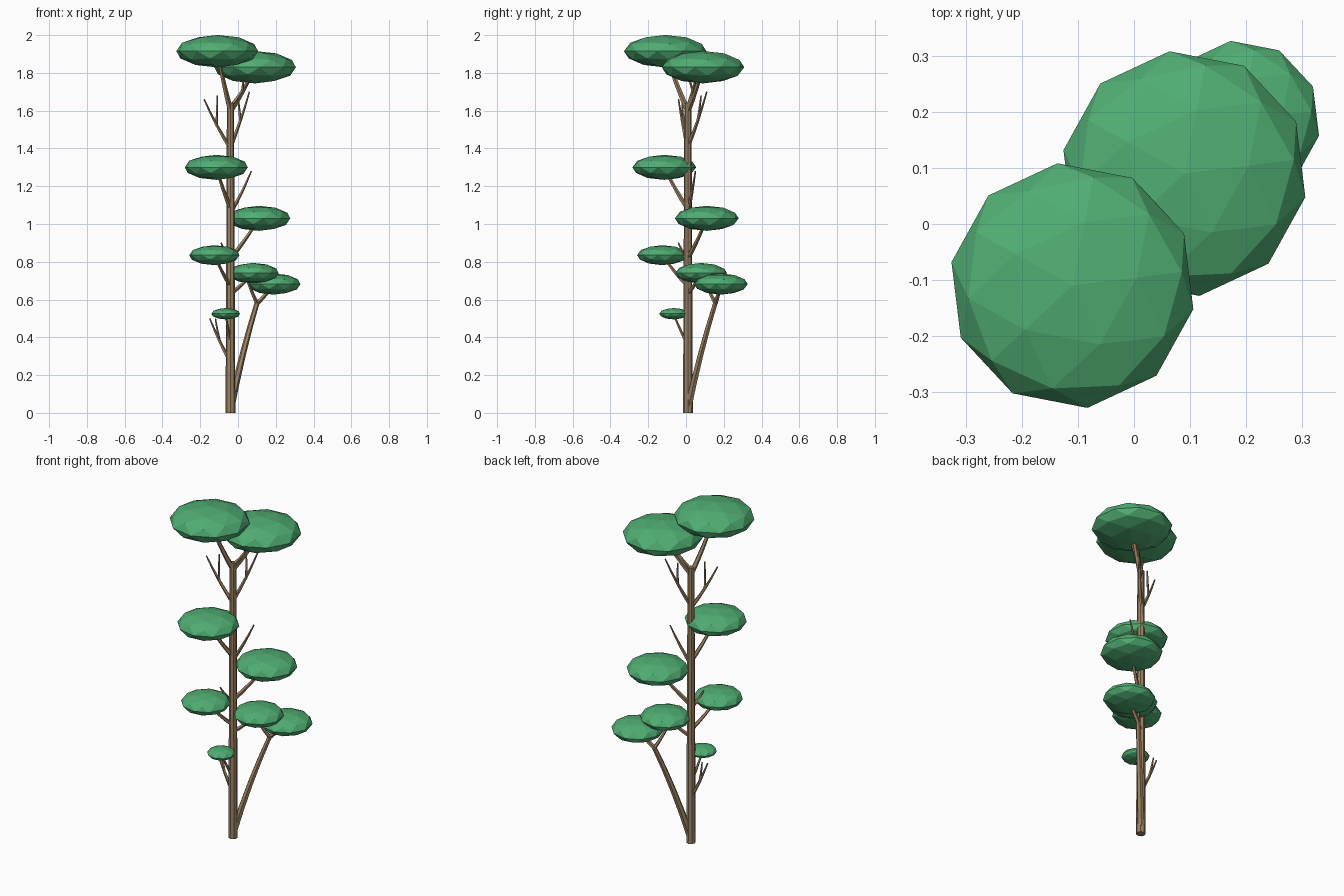
import bpy
import bmesh
import math
from mathutils import Vector, Matrix

default_cube = bpy.data.objects.get("Cube")
if default_cube:
    bpy.data.objects.remove(default_cube, do_unlink=True)


def make_material(name, colour):
    material = bpy.data.materials.new(name)
    material.use_nodes = True
    material.diffuse_color = (*colour, 1)
    for node in material.node_tree.nodes:
        if node.type == "BSDF_PRINCIPLED":
            node.inputs["Base Color"].default_value = (*colour, 1)
    return material


bark = make_material("bark_brown", (0.34, 0.23, 0.13))
leaf = make_material("leaf_green", (0.08, 0.42, 0.17))


def add_object(name, bm, material):
    """Turn a bmesh into a flat shaded scene object."""
    bmesh.ops.recalc_face_normals(bm, faces=bm.faces)
    mesh = bpy.data.meshes.new(name)
    bm.to_mesh(mesh)
    bm.free()
    mesh.materials.append(material)
    obj = bpy.data.objects.new(name, mesh)
    bpy.context.collection.objects.link(obj)


def bent_path(start, tip, bow, steps=4):
    """Curve between two points; a larger bow leans outward sooner, then rises."""
    reach = tip - start
    elbow = start + reach * bow
    elbow.z = start.z + reach.z * (1 - bow)
    points = []
    for i in range(steps + 1):
        t = i / steps
        points.append(start.lerp(elbow, t).lerp(elbow.lerp(tip, t), t))
    return points


def limb(name, start, tip, start_radius, end_radius, bow=0.55, sides=5):
    """Tapered, closed tube along a bent path; returns the middle of the path."""
    points = bent_path(start, tip, bow)
    last = len(points) - 1
    bm = bmesh.new()
    rings = []
    for i, point in enumerate(points):
        tangent = points[min(i + 1, last)] - points[max(i - 1, 0)]
        turn = Vector((0, 0, 1)).rotation_difference(tangent)
        radius = start_radius + (end_radius - start_radius) * i / last
        ring = []
        for k in range(sides):
            angle = math.tau * k / sides
            offset = Vector((math.cos(angle), math.sin(angle), 0)) * radius
            ring.append(bm.verts.new(point + turn @ offset))
        rings.append(ring)
    for low, high in zip(rings, rings[1:]):
        for k in range(sides):
            following = (k + 1) % sides
            bm.faces.new((low[k], low[following], high[following], high[k]))
    bm.faces.new(rings[0])
    bm.faces.new(rings[-1])
    add_object(name, bm, bark)
    return points[last // 2]


def canopy(name, centre, radius):
    """Flattened low-poly leaf clump."""
    bm = bmesh.new()
    bmesh.ops.create_icosphere(bm, subdivisions=2, radius=1)
    bm.transform(Matrix.Translation(centre)
                 @ Matrix.Rotation(math.radians(7), 4, "Z")
                 @ Matrix.Diagonal((radius, radius, radius * 0.39, 1)))
    add_object(name, bm, leaf)


def on_trunk(height):
    return Vector((-0.04, 0.01, height))


# Trunk
limb("trunk", on_trunk(0), on_trunk(1.64), 0.026, 0.019, sides=8)

# Leaf clumps along the diagonal, each carried by a branch from the trunk:
# diagonal offset, height, clump radius, height where the branch leaves the trunk
clumps = {
    "top_right": (-0.11, 1.915, 0.22, 1.6),
    "top_left": (0.09, 1.83, 0.22, 1.6),
    "upper_right": (-0.115, 1.3, 0.17, 1.08),
    "middle_left": (0.11, 1.03, 0.17, 0.82),
    "middle_right": (-0.125, 0.835, 0.135, 0.67),
    "lower_left": (0.08, 0.74, 0.138, 0.63),
    "lowest": (-0.065, 0.525, 0.077, 0.36),
}
for name, (offset, height, radius, root) in clumps.items():
    centre = Vector((offset, offset, height))
    canopy(name + "_canopy", centre, radius)
    thickness = 0.006 + radius * 0.045
    limb(name + "_branch", on_trunk(root), centre, thickness, thickness / 2)

# Long branch from the foot of the trunk, forking under two clumps
fork = Vector((0.1, 0.155, 0.58))
outer_centre = Vector((0.19, 0.185, 0.682))
limb("long_low_branch", on_trunk(0.02), fork, 0.02, 0.013, bow=0.45, sides=6)
limb("outer_left_branch", fork, outer_centre, 0.013, 0.008)
limb("lower_left_prop", fork, Vector((0.04, 0.09, 0.73)), 0.011, 0.006)
canopy("outer_left_canopy", outer_centre, 0.143)

# Bare twigs: height on the trunk, tip, and the tip of a side shoot if any
twigs = {
    "upper_right": (1.4, (-0.18, -0.04, 1.66), (-0.11, -0.02, 1.68)),
    "upper_left": (1.41, (0.06, 0.11, 1.7), (0, 0.08, 1.68)),
    "crown": (1.62, (0.08, 0.06, 1.8), (0.03, 0.01, 1.8)),
    "middle_left": (1.06, (0.07, 0.05, 1.28), None),
    "middle_right": (0.8, (-0.09, -0.04, 0.9), None),
    "low_right": (0.27, (-0.15, 0.01, 0.5), (-0.12, 0.02, 0.5)),
}
for name, (root, tip, shoot) in twigs.items():
    middle = limb(name + "_twig", on_trunk(root), Vector(tip), 0.012, 0.004)
    if shoot:
        limb(name + "_shoot", middle, Vector(shoot), 0.008, 0.004)
